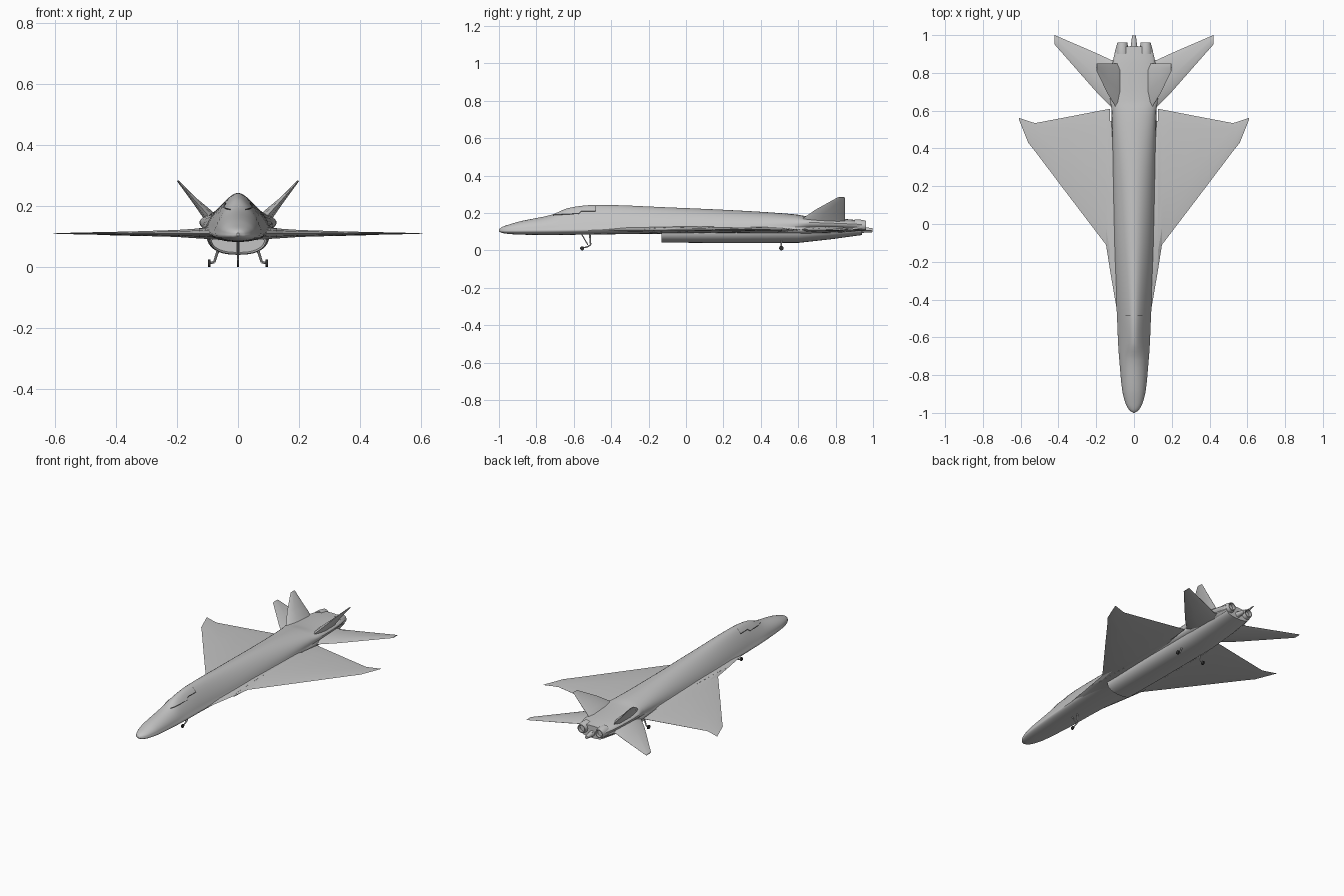
import bpy, bmesh, math
from mathutils import Vector
from mathutils.bvhtree import BVHTree

if "Cube" in bpy.data.objects:
    bpy.data.objects.remove(bpy.data.objects["Cube"])


def material(name, c):
    m = bpy.data.materials.new(name)
    m.diffuse_color = (*c, 1)
    m.use_nodes = True
    m.node_tree.nodes["Principled BSDF"].inputs["Base Color"].default_value = m.diffuse_color
    return m


GREY = material("airframe grey", (0.55, 0.55, 0.55))
DARK = material("dark rubber", (0.03, 0.03, 0.03))


def finish(name, bm, mat=GREY, mirror=False, angle=30):
    bmesh.ops.remove_doubles(bm, verts=bm.verts, dist=1e-5)
    bmesh.ops.recalc_face_normals(bm, faces=bm.faces)
    me = bpy.data.meshes.new(name)
    bm.to_mesh(me)
    bm.free()
    ob = bpy.data.objects.new(name, me)
    bpy.context.collection.objects.link(ob)
    me.materials.append(mat)
    if mirror:
        ob.modifiers.new("mirror", 'MIRROR')
    bpy.ops.object.select_all(action='DESELECT')
    bpy.context.view_layer.objects.active = ob
    ob.select_set(True)
    bpy.ops.object.shade_smooth_by_angle(angle=math.radians(angle))
    return ob


def loft(rings):
    """Skin closed rings; returns bmesh plus first and last cap faces."""
    bm = bmesh.new()
    vs = [[bm.verts.new(p) for p in r] for r in rings]
    n = len(vs[0])
    for a, b in zip(vs, vs[1:]):
        for i in range(n):
            j = (i + 1) % n
            bm.faces.new((a[i], a[j], b[j], b[i]))
    return bm, bm.faces.new(vs[0]), bm.faces.new(vs[-1])


def smooth_stations(st, steps=4):
    """Monotone-ish interpolation between hull stations."""
    out = []
    for i in range(len(st) - 1):
        p0, p1, p2, p3 = st[max(i - 1, 0)], st[i], st[i + 1], st[min(i + 2, len(st) - 1)]
        for s in range(steps):
            t = s / steps
            row = [p1[0] + (p2[0] - p1[0]) * t]
            h = p2[0] - p1[0]
            for k in range(1, len(p1)):
                m1 = (p2[k] - p0[k]) / (p2[0] - p0[0]) * h
                m2 = (p3[k] - p1[k]) / (p3[0] - p1[0]) * h
                row.append((2*t**3 - 3*t*t + 1) * p1[k] + (t**3 - 2*t*t + t) * m1
                           + (3*t*t - 2*t**3) * p2[k] + (t**3 - t*t) * m2)
            out.append(row)
    return out + [list(st[-1])]


def hull_ring(y, w, zb, zm, zt, k, n=40):
    ring = []
    for i in range(n):
        a = 2 * math.pi * i / n
        c, s = math.cos(a), math.sin(a)
        if s >= 0:
            ring.append((w * c * (1 - k * s), y, zm + (zt - zm) * s))
        else:
            ring.append((w * c * (1 - 0.3 * s), y, zm + (zm - zb) * s))
    return ring


# Fuselage: y, half width, bottom, widest height, top, upper narrowing
body = [(-1.0, .004, .102, .107, .112, 0), (-.985, .024, .094, .108, .124, 0),
        (-.95, .043, .088, .110, .137, 0), (-.88, .060, .084, .112, .157, .05),
        (-.72, .075, .082, .115, .190, .15), (-.63, .081, .083, .116, .226, .38),
        (-.48, .087, .085, .118, .243, .36), (-.1, .105, .088, .118, .230, .25),
        (.3, .112, .080, .120, .212, .1), (.58, .114, .075, .125, .193, -.2),
        (.66, .113, .075, .125, .180, -.55), (.85, .100, .085, .122, .168, -.6),
        (.94, .086, .095, .122, .158, -.5)]
bm, _, _ = loft([hull_ring(*s) for s in smooth_stations(body)])
tree = BVHTree.FromBMesh(bm)
finish("fuselage", bm)

# Canopy seam: side outline projected onto the fuselage
side = [(-.71, .188), (-.64, .193), (-.575, .195), (-.56, .208), (-.485, .21), (-.485, .225), (-.485, .238)]
pts = []
for (y0, z0), (y1, z1) in zip(side, side[1:]):
    for s in range(8):
        t = s / 8
        hit = tree.ray_cast(Vector((1, y0 + (y1 - y0) * t, z0 + (z1 - z0) * t)), Vector((-1, 0, 0)))[0]
        if hit:
            pts.append(hit)
bm = bmesh.new()
for a, b in zip(pts, pts[1:]):
    d = Vector((0, 0, .0015)) if abs(b.y - a.y) > abs(b.z - a.z) else Vector((0, .0015, 0))
    o = Vector((.0012, 0, .0004))
    bm.faces.new([bm.verts.new(p) for p in (a + o - d, b + o - d, b + o + d, a + o + d)])
finish("canopy_seam", bm, DARK, True)


# Belly duct with recessed intake mouth
def belly_ring(y, w, zb, zt, n=20):
    ring = []
    for i in range(n + 1):
        a = math.pi * i / n
        c, s = math.cos(a), math.sin(a)
        ring.append((w * math.copysign(abs(c) ** .8, c), y, zt - (zt - zb) * s ** .75))
    return ring


bm, mouth, _ = loft([belly_ring(*s) for s in
                     [(-.13, .095, .042, .105), (.1, .1, .04, .11), (.6, .105, .04, .12),
                      (.78, .1, .06, .12), (.94, .085, .082, .12)]])
bm.normal_update()
bmesh.ops.inset_region(bm, faces=[mouth], thickness=.006)
bmesh.ops.translate(bm, verts=mouth.verts, vec=(0, .06, 0))
finish("belly_intake", bm)


def aerofoil(lead, trail, thick, up=Vector((0, 0, 1)), hinge=.86):
    """Thin section with a crease at the flap hinge."""
    lead, trail = Vector(lead), Vector(trail)
    prof = [(0, 0), (.12, .3), (.4, .5), (hinge, .4), (1, .03)]
    top = [lead.lerp(trail, f) + up * h * thick for f, h in prof]
    low = [lead.lerp(trail, f) - up * h * thick for f, h in prof[:0:-1]]
    return top + low


# Strakes and wings: x, leading y, trailing y, thickness
Z = .11
for name, rows in {
    "wing_strake": [(.04, -.52, .545, .045), (.085, -.49, .545, .038), (.126, -.25, .545, .033)],
    "wing": [(.126, -.25, .61, .033), (.148, -.11, .606, .030), (.2, -.042, .596, .023), (.35, .155, .567, .013),
             (.524, .385, .534, .006), (.56, .430, .545, .004), (.61, .555, .562, .001)],
}.items():
    bm, _, _ = loft([aerofoil((x, a, Z), (x, b, Z), t) for x, a, b, t in rows])
    finish(name, bm, GREY, True, 20)

# Horizontal tails
bm, _, _ = loft([aerofoil((x, a, z), (x, b, z), t) for x, a, b, t, z in
                 [(.06, .56, .88, .045, .112), (.12, .62, .868, .034, .111),
                  (.2, .70, .905, .02, .109), (.42, .95, 1.0, .004, .106)]])
finish("horizontal_tail", bm, GREY, True)

# Canted fins
out = Vector((.75, 0, -.65)).normalized()
bm, _, _ = loft([aerofoil((x, a, z), (x, .85, z), t, out) for x, a, z, t in
                 [(.08, .58, .145, .045), (.105, .635, .178, .034), (.14, .69, .216, .02), (.198, .81, .283, .005)]])
finish("canted_fin", bm, GREY, True)


def tube(bm, points, radii, n=16):
    """Straight tube segments between points, closed at both ends."""
    for a, b, r0, r1 in zip(points, points[1:], radii, radii[1:]):
        a, b = Vector(a), Vector(b)
        m = (b - a).to_track_quat('Z', 'Y').to_matrix().to_4x4()
        m.translation = (a + b) / 2
        bmesh.ops.create_cone(bm, cap_ends=True, segments=n, radius1=r0, radius2=r1,
                              depth=(b - a).length, matrix=m)


# Engine nozzles: hollow revolved rings
prof = [(.90, .034), (.93, .033), (.962, .026), (.962, .021), (.92, .024), (.915, .001)]
bm, _, _ = loft([[(.062 + r * math.cos(i * math.pi / 12), y, .132 + r * math.sin(i * math.pi / 12))
                  for i in range(24)] for y, r in prof])
finish("engine_nozzle", bm, GREY, True)

# Tail sting
bm = bmesh.new()
tube(bm, [(0, .9, .112), (0, .95, .11), (0, .998, .107)], [.024, .016, .01])
finish("tail_sting", bm)

# Nose gear
bm = bmesh.new()
tube(bm, [(0, -.515, .095), (0, -.51, .03), (0, -.525, .02), (0, -.555, .012)], [.005, .004, .004, .003], 10)
tube(bm, [(0, -.56, .09), (0, -.525, .03)], [.003, .003], 8)
finish("nose_gear_leg", bm)
bm = bmesh.new()
tube(bm, [(-.004, -.555, .011), (.004, -.555, .011)], [.011, .011], 20)
finish("nose_wheel", bm, DARK)

# Main gear
bm = bmesh.new()
tube(bm, [(.062, .51, .065), (.078, .51, .016), (.095, .51, .012)], [.005, .004, .004], 10)
finish("main_gear_leg", bm, GREY, True)
bm = bmesh.new()
tube(bm, [(.09, .51, .012), (.099, .51, .012)], [.012, .012], 20)
finish("main_wheel", bm, DARK, True)
